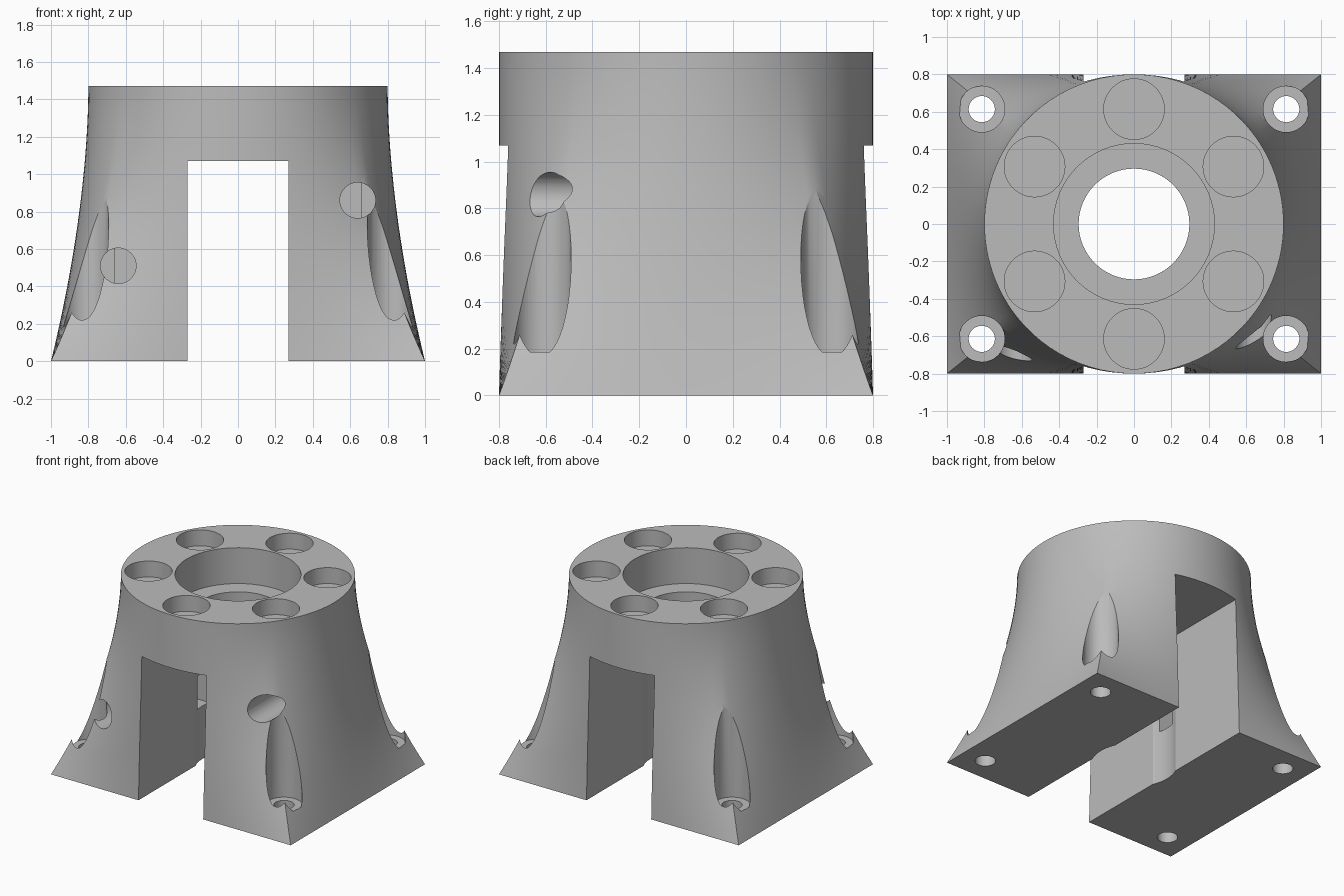
import bpy, bmesh, math
from mathutils import Matrix, Vector

if "Cube" in bpy.data.objects:
    bpy.data.objects.remove(bpy.data.objects["Cube"], do_unlink=True)

grey = bpy.data.materials.new("plain grey")
grey.use_nodes = True
colour = (0.5, 0.5, 0.5, 1)
grey.diffuse_color = colour
grey.node_tree.nodes["Principled BSDF"].inputs["Base Color"].default_value = colour

HEIGHT, RADIUS = 1.47, 0.8
HALF_X, HALF_Y = 1.0, 0.8
SIDE_STEPS, LEVELS = 24, 28


def make_object(name, bm):
    bmesh.ops.recalc_face_normals(bm, faces=bm.faces)
    mesh = bpy.data.meshes.new(name)
    bm.to_mesh(mesh)
    bm.free()
    mesh.materials.append(grey)
    ob = bpy.data.objects.new(name, mesh)
    bpy.context.collection.objects.link(ob)
    return ob


def flared_body():
    """Loft from a rectangular foot to a round top, upright at the top."""
    corners = [Vector((sx * HALF_X, sy * HALF_Y, 0))
               for sx, sy in ((1, -1), (1, 1), (-1, 1), (-1, -1))]
    pairs = []
    for i, start in enumerate(corners):
        end = corners[(i + 1) % 4]
        a0 = math.atan2(start.y, start.x)
        sweep = (math.atan2(end.y, end.x) - a0) % math.tau
        for k in range(SIDE_STEPS):
            f = k / SIDE_STEPS
            a = a0 + sweep * f
            pairs.append((start.lerp(end, f),
                          Vector((RADIUS * math.cos(a), RADIUS * math.sin(a), 0))))
    bm = bmesh.new()
    rings = []
    for level in range(LEVELS + 1):
        t = level / LEVELS
        flare = (1 - t) ** 1.8
        rings.append([bm.verts.new(top.lerp(foot, flare) + Vector((0, 0, HEIGHT * t)))
                      for foot, top in pairs])
    n = len(pairs)
    for low, high in zip(rings, rings[1:]):
        for i in range(n):
            j = (i + 1) % n
            bm.faces.new((low[i], low[j], high[j], high[i]))
    bm.faces.new(rings[0])
    bm.faces.new(rings[-1])
    bmesh.ops.triangulate(bm, faces=[f for f in bm.faces if len(f.verts) == 4])
    return make_object("flared_mount", bm)


def cut(body, bm):
    """Subtract a shape from the body and discard the cutter."""
    cutter = make_object("cutter", bm)
    cutter.hide_render = True
    mod = body.modifiers.new("cut", "BOOLEAN")
    mod.operation = "DIFFERENCE"
    mod.solver = "EXACT"
    mod.object = cutter
    bpy.context.view_layer.objects.active = body
    bpy.ops.object.modifier_apply(modifier=mod.name)
    bpy.data.objects.remove(cutter, do_unlink=True)


def cut_box(body, low, high):
    bm = bmesh.new()
    low, high = Vector(low), Vector(high)
    size = Matrix.Diagonal((*(high - low), 1))
    bmesh.ops.create_cube(bm, size=1, matrix=Matrix.Translation((low + high) / 2) @ size)
    cut(body, bm)


def cut_cylinder(body, start, end, radius, sides=64):
    bm = bmesh.new()
    start, end = Vector(start), Vector(end)
    axis = end - start
    turn = axis.to_track_quat("Z", "Y").to_matrix().to_4x4()
    bmesh.ops.create_cone(bm, cap_ends=True, segments=sides, radius1=radius, radius2=radius,
                          depth=axis.length,
                          matrix=Matrix.Translation((start + end) / 2) @ turn)
    cut(body, bm)


body = flared_body()

# Central slot, bore and counterbore
cut_box(body, (-0.27, -1, -0.1), (0.27, 1, 1.07))
cut_cylinder(body, (0, 0, -0.2), (0, 0, 1.6), 0.296)
cut_cylinder(body, (0, 0, 1.2), (0, 0, 1.7), 0.43)

# Ring of six blind pockets in the top
for k in range(6):
    a = math.radians(30 + 60 * k)
    x, y = 0.614 * math.cos(a), 0.614 * math.sin(a)
    cut_cylinder(body, (x, y, 1.35), (x, y, 1.6), 0.162, 48)

# Corner bolt holes with wide recesses for the bolt heads
for sx in (-1, 1):
    for sy in (-1, 1):
        x, y = sx * 0.814, sy * 0.614
        cut_cylinder(body, (x, y, -0.15), (x, y, 0.5), 0.07, 40)
        cut_cylinder(body, (x, y, 0.185), (x, y, 1.3), 0.123, 48)

# Front ports, each joined to the slot by a square channel
for side, z in ((-1, 0.51), (1, 0.86)):
    cut_cylinder(body, (side * 0.64, -1.1, z), (side * 0.64, 0.06, z), 0.095, 48)
    xs = sorted((side * 0.2, side * 0.66))
    cut_box(body, (xs[0], -0.07, z - 0.11), (xs[1], 0.07, z + 0.14))

# Smooth curved walls, crisp rims
bpy.ops.object.select_all(action="DESELECT")
body.select_set(True)
bpy.context.view_layer.objects.active = body
bpy.ops.object.shade_smooth_by_angle(angle=math.radians(25))
